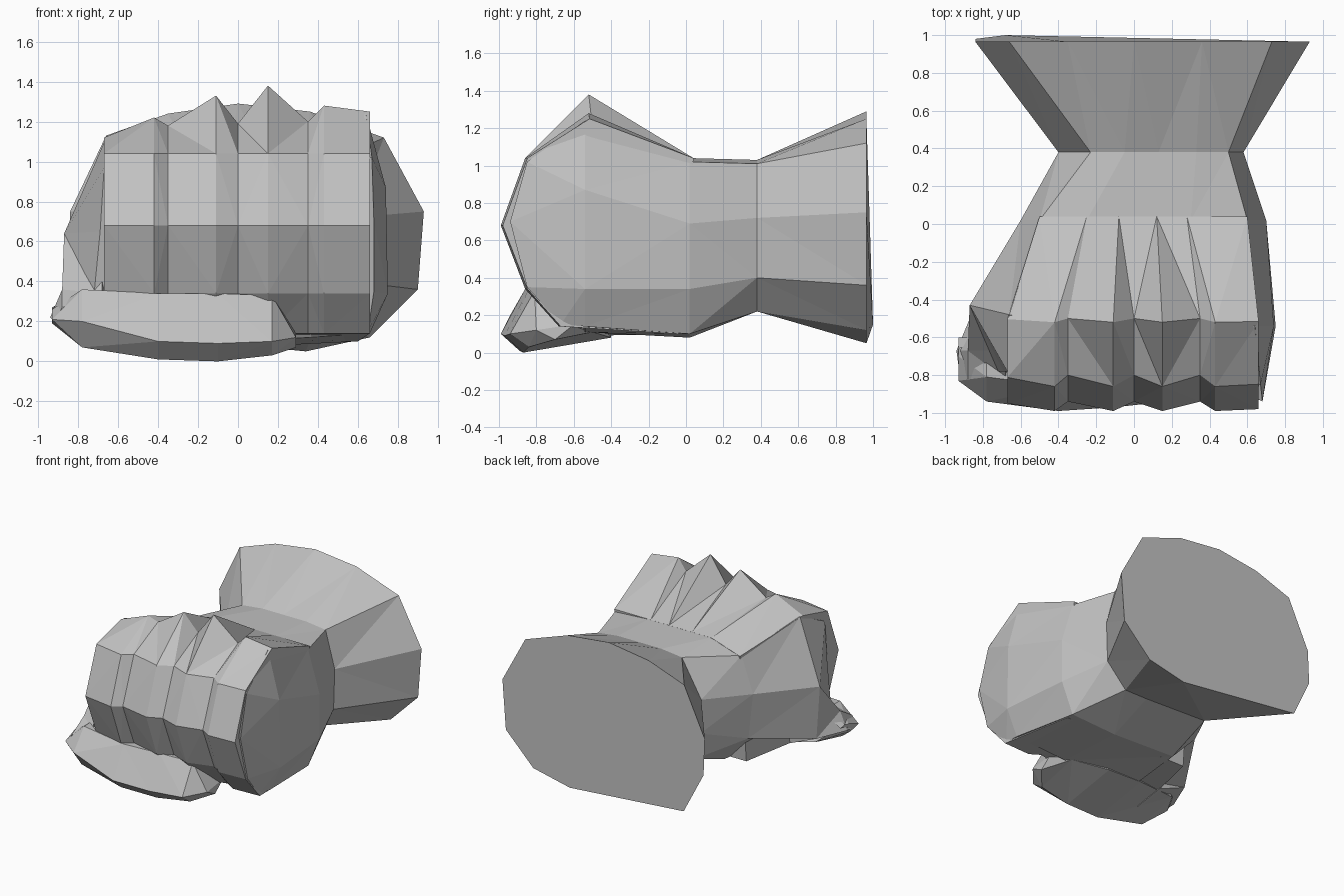
import bpy
import bmesh

default_cube = bpy.data.objects.get("Cube")
if default_cube:
    bpy.data.objects.remove(default_cube, do_unlink=True)

# Single plain material shared by every part
grey = bpy.data.materials.new("plain grey")
grey.use_nodes = True
shade = (0.54, 0.54, 0.54, 1)
grey.diffuse_color = shade
grey.node_tree.nodes["Principled BSDF"].inputs["Base Color"].default_value = shade


def loft(name, sections):
    """Skin closed sections of equal length, cap both ends, keep facets flat."""
    mesh = bpy.data.meshes.new(name)
    bm = bmesh.new()
    rings = [[bm.verts.new(point) for point in section] for section in sections]
    for ring, following in zip(rings, rings[1:]):
        for i in range(len(ring)):
            j = (i + 1) % len(ring)
            bm.faces.new((ring[i], ring[j], following[j], following[i]))
    bm.faces.new(rings[0])
    bm.faces.new(rings[-1])
    bmesh.ops.remove_doubles(bm, verts=bm.verts[:], dist=0.001)
    bmesh.ops.triangulate(bm, faces=[f for f in bm.faces if len(f.verts) == 4])
    bmesh.ops.recalc_face_normals(bm, faces=bm.faces[:])
    bm.to_mesh(mesh)
    bm.free()
    mesh.materials.append(grey)
    part = bpy.data.objects.new(name, mesh)
    bpy.context.collection.objects.link(part)
    return part


def ring_at(y, outline, moved=None):
    """Place an (x, z) outline at depth y; moved gives some points another depth."""
    moved = moved or {}
    return [(x, moved.get(i, y), z) for i, (x, z) in enumerate(outline)]


# Outlines run clockwise from the top centre, seen from the front
cuff_end = [(0, 1.29), (.36, 1.25), (.73, 1.12), (.93, .75), (.9, .36), (.66, .12),
            (.34, .05), (-.68, .15), (-.84, .47), (-.84, .75), (-.66, 1.13), (-.35, 1.24)]
wrist = [(.13, 1.03), (.33, 1.03), (.5, 1.01), (.58, .72), (.57, .4), (.4, .22),
         (.2, .22), (-.35, .24), (-.39, .45), (-.4, .72), (-.23, 1.01), (-.05, 1.03)]
palm = [(.05, 1.04), (.3, 1.04), (.6, 1.02), (.7, .69), (.7, .34), (.6, .1),
        (.2, .08), (-.35, .1), (-.56, .32), (-.6, .68), (-.5, .96), (-.25, 1.04)]
knuckle_base = [(0, 1.12), (.36, 1.15), (.64, 1.24), (.74, .87), (.75, .34), (.66, .14),
                (.2, .11), (-.4, .09), (-.84, .22), (-.87, .64), (-.66, 1.12), (-.36, 1.13)]
fist_front = [(0, 1), (.35, 1), (.67, 1.02), (.68, .7), (.68, .35), (.65, .15),
              (.2, .2), (-.35, .2), (-.72, .34), (-.69, .65), (-.67, .97), (-.35, 1)]

# Cuff, wrist and palm in one skin; the far side reaches forward to the little finger
loft("cuff_and_palm", [
    ring_at(.965, cuff_end, {7: 1, 8: .98}),
    ring_at(.38, wrist),
    ring_at(.02, palm),
    ring_at(-.54, knuckle_base, {8: -.43, 9: -.43, 10: -.48}),
    ring_at(-.78, fist_front, {2: -.85, 3: -.94, 4: -.85, 5: -.67, 6: -.6, 7: -.6}),
])


def finger_profile(x_back, x, knuckle_z, ridge):
    """Side profile of a curled finger; ridge pushes it out from the grooves."""
    return [
        (x_back, .04, 1.04 if x_back > -.4 else .96),
        (x, -.5 - .02 * ridge, knuckle_z),
        (x, -.8 - .06 * ridge, 1.04),
        (x, -.94 - .05 * ridge, .68),
        (x, -.8 - .06 * ridge, .34),
        (x, -.63 - .05 * ridge, .14),
        (x_back, -.04, .1),
    ]


# Four curled fingers: ridge and groove profiles alternate across the fist
columns = [(-.5, -.67, 1.12, .2), (-.25, -.42, 1.22, 1), (-.25, -.35, 1.18, 0),
           (-.08, -.11, 1.33, 1), (-.08, 0, 1.19, 0), (.12, .15, 1.38, 1),
           (.28, .35, 1.2, 0), (.28, .43, 1.28, 1), (.6, .66, 1.25, .8)]
loft("curled_fingers", [finger_profile(*column) for column in columns])


def thumb_section(x, top, front_z, front_y, bottom, heel_y):
    """Five-sided thumb section: upper back, upper front, front, sole, heel."""
    return [(x, -.6, top), (x, front_y + .13, top), (x, front_y, front_z),
            (x, front_y + .1, bottom), (x, heel_y, bottom + .08)]


# Thumb folded under the fingers, its heel running back into the palm
loft("folded_thumb", [
    thumb_section(-.93, .26, .21, -.83, .19, -.66),
    thumb_section(-.78, .36, .2, -.94, .07, -.5),
    thumb_section(-.4, .34, .1, -.99, .01, -.4),
    thumb_section(-.1, .34, .09, -.97, 0, -.4),
    thumb_section(.17, .33, .1, -.94, .03, -.5),
    thumb_section(.29, .14, .12, -.8, .07, -.6),
])

# Thumb base sloping from the side of the palm down to the thumb
root_back = [(-.87, .64), (-.6, .66), (-.6, .12), (-.84, .22)]
root_middle = [(-.88, .36), (-.68, .5), (-.6, .08), (-.94, .22)]
root_front = [(-.88, .27), (-.68, .34), (-.66, .09), (-.92, .2)]
loft("thumb_base", [ring_at(-.43, root_back), ring_at(-.67, root_middle),
                    ring_at(-.82, root_front)])
